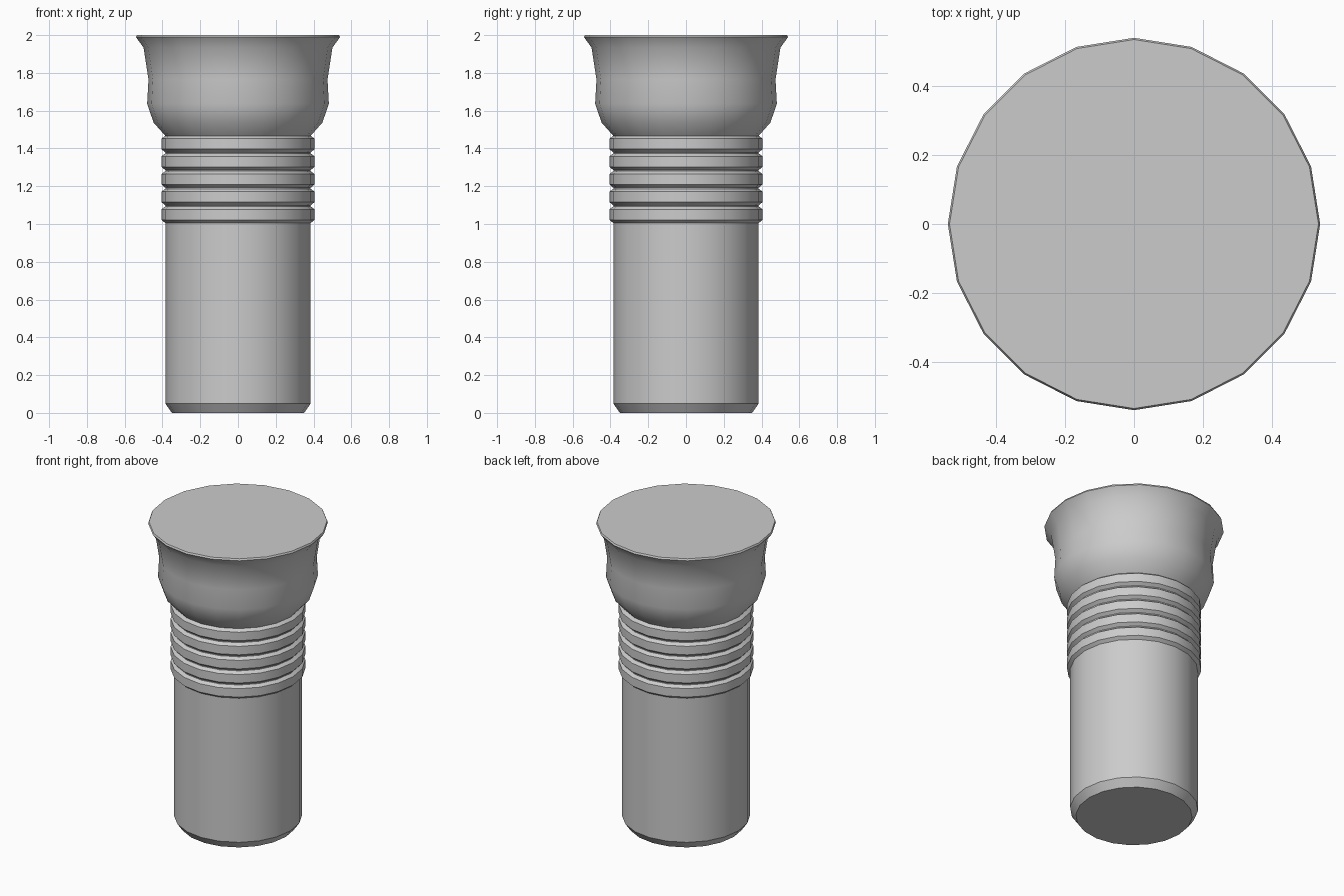
import bpy, bmesh
from math import cos, sin, pi, radians

if "Cube" in bpy.data.objects:
    bpy.data.objects.remove(bpy.data.objects["Cube"])

SIDES = 20


def lathe(name, profile, cap_bottom=False, cap_top=False):
    """Revolve (radius, z) points around the z axis."""
    bm = bmesh.new()
    rings = [[bm.verts.new((r * cos(2 * pi * i / SIDES), r * sin(2 * pi * i / SIDES), z))
              for i in range(SIDES)] for r, z in profile]
    for a, b in zip(rings, rings[1:]):
        for i in range(SIDES):
            j = (i + 1) % SIDES
            bm.faces.new((a[i], a[j], b[j], b[i]))
    if cap_bottom:
        bm.faces.new(rings[0][::-1])
    if cap_top:
        bm.faces.new(rings[-1])
    mesh = bpy.data.meshes.new(name)
    bm.to_mesh(mesh)
    bm.free()
    obj = bpy.data.objects.new(name, mesh)
    bpy.context.collection.objects.link(obj)
    bpy.ops.object.select_all(action='DESELECT')
    obj.select_set(True)
    bpy.context.view_layer.objects.active = obj
    bpy.ops.object.shade_smooth_by_angle(angle=radians(30))
    return obj


# Lower shaft with chamfered foot
lathe("shaft", [(0.35, 0), (0.385, 0.05), (0.385, 1.005)], cap_bottom=True)

# Ribbed grip: five chamfered ribs
COUNT, START, PITCH = 5, 1.005, 0.0935
ribs = []
for k in range(COUNT):
    z = START + k * PITCH
    ribs += [(0.385, z), (0.405, z + 0.017), (0.405, z + 0.073), (0.385, z + 0.088)]
lathe("ribbed_grip", ribs)

# Flared head with rounded base, slight waist and thin rim
lathe("flared_head", [(0.385, START + 4 * PITCH + 0.088), (0.447, 1.537), (0.481, 1.637),
                      (0.474, 1.765), (0.50, 1.934), (0.54, 1.989), (0.535, 2.0)],
      cap_top=True)
